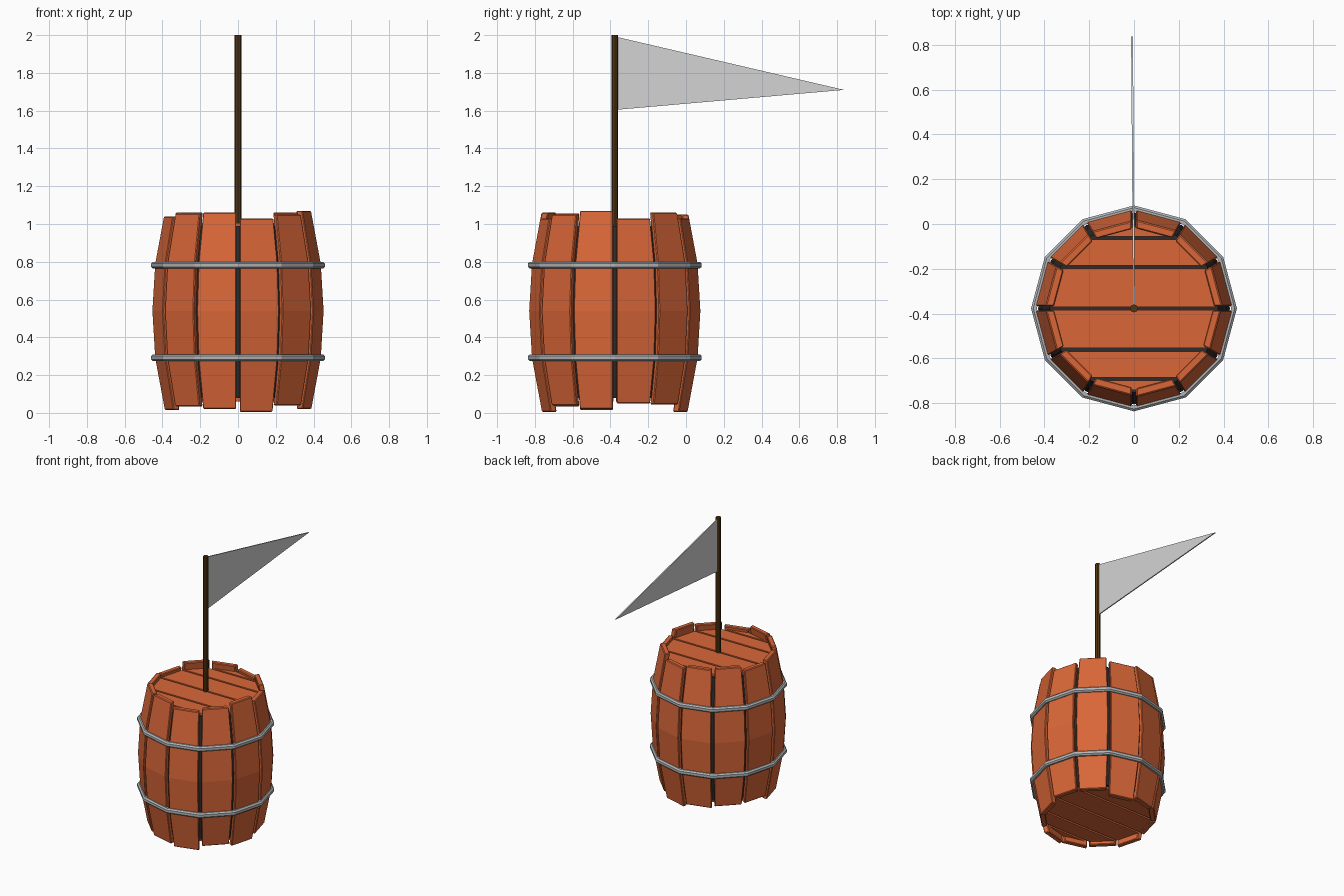
import bpy, bmesh
from math import pi, sin, cos, tan, radians
from mathutils import Vector

if "Cube" in bpy.data.objects:
    bpy.data.objects.remove(bpy.data.objects["Cube"])

CENTRE = Vector((0, -0.377, 0))
SIDES = 12
HALF = pi / SIDES


def material(name, rgb):
    m = bpy.data.materials.new(name)
    m.use_nodes = True
    m.diffuse_color = (*rgb, 1)
    m.node_tree.nodes["Principled BSDF"].inputs["Base Color"].default_value = (*rgb, 1)
    return m


WOOD = material("orange wood", (0.70, 0.135, 0.04))
DARK = material("dark gap", (0.025, 0.025, 0.025))
METAL = material("grey metal", (0.45, 0.47, 0.48))
POLE = material("dark brown wood", (0.085, 0.036, 0.006))
CLOTH = material("pale cloth", (0.66, 0.66, 0.66))


def finish(name, bm, mat, bevel=0):
    bmesh.ops.recalc_face_normals(bm, faces=bm.faces)
    mesh = bpy.data.meshes.new(name)
    bm.to_mesh(mesh)
    bm.free()
    mesh.materials.append(mat)
    ob = bpy.data.objects.new(name, mesh)
    ob.location = CENTRE
    bpy.context.collection.objects.link(ob)
    if bevel:
        mod = ob.modifiers.new("chamfer", "BEVEL")
        mod.width, mod.segments = bevel, 1
        mod.limit_method, mod.angle_limit = "ANGLE", radians(40)
    return ob


def loft(rings, loop=False):
    """Skin a list of point rings; cap the ends unless the loop closes."""
    bm = bmesh.new()
    rows = [[bm.verts.new(p) for p in ring] for ring in rings]
    n = len(rows[0])
    pairs = list(zip(rows, rows[1:])) + ([(rows[-1], rows[0])] if loop else [])
    for a, b in pairs:
        for i in range(n):
            bm.faces.new((a[i], a[(i + 1) % n], b[(i + 1) % n], b[i]))
    if not loop:
        bm.faces.new(rows[0])
        bm.faces.new(rows[-1])
    return bm


def circle(r, z, n=SIDES):
    return [(r * cos(2 * pi * i / n), r * sin(2 * pi * i / n), z) for i in range(n)]


# Bulging barrel outline: corner radius at a height
OUTLINE = [(0.0, 0.388), (0.29, 0.442), (0.54, 0.457), (0.79, 0.442), (1.08, 0.388)]


def radius(z):
    for (z0, r0), (z1, r1) in zip(OUTLINE, OUTLINE[1:]):
        if z <= z1:
            return r0 + (r1 - r0) * (z - z0) / (z1 - z0)
    return OUTLINE[-1][1]


# Staves with uneven ends
ENDS = [(0.05, 1.03), (0.045, 1.06), (0.005, 1.03), (0.03, 1.05), (0.045, 1.06), (0.05, 1.03),
        (0.015, 1.04), (0.035, 1.055), (0.02, 1.06), (0.005, 1.03), (0.04, 1.05), (0.02, 1.07)]
THICK, GAP = 0.036, 0.010
for k, (low, high) in enumerate(ENDS):
    mid = HALF * (2 * k + 1)
    out, side = Vector((cos(mid), sin(mid), 0)), Vector((-sin(mid), cos(mid), 0))
    rings = []
    for z in (low, 0.29, 0.54, 0.79, high):
        outer = radius(z) * cos(HALF)
        ring = []
        for depth, sign in ((outer, -1), (outer, 1), (outer - THICK, 1), (outer - THICK, -1)):
            half_width = depth * tan(HALF) - GAP
            ring.append(out * depth + side * sign * half_width + Vector((0, 0, z)))
        rings.append(ring)
    finish(f"stave_{k + 1}", loft(rings), WOOD, 0.005)

# Dark core that shows through the gaps
core_heights = (0.08, 0.29, 0.54, 0.79, 0.99)
finish("core", loft([circle(radius(z) - 0.028, z) for z in core_heights]), DARK)

# Lid and base planks, cut as strips from a twelve-sided disc
CUTS = [-0.38, -0.315, -0.185, 0, 0.185, 0.315, 0.38]
for label, z0, z1 in (("lid", 0.975, 1.005), ("base", 0.06, 0.09)):
    for k, (y0, y1) in enumerate(zip(CUTS, CUTS[1:])):
        bm = loft([circle(0.366, z0), circle(0.366, z1)])
        for y, sign in ((y0 + 0.007, -1), (y1 - 0.007, 1)):
            res = bmesh.ops.bisect_plane(
                bm, geom=bm.verts[:] + bm.edges[:] + bm.faces[:], plane_co=(0, y, 0),
                plane_no=(0, sign, 0), clear_outer=True)
            edges = [e for e in res["geom_cut"] if isinstance(e, bmesh.types.BMEdge)]
            if edges:
                bmesh.ops.contextual_create(bm, geom=edges)
        finish(f"{label}_plank_{k + 1}", bm, WOOD)

# Metal hoops with chamfered edges
SECTION = [(0.434, -0.018), (0.450, -0.018), (0.460, -0.009),
           (0.460, 0.009), (0.450, 0.018), (0.434, 0.018)]
for name, z in (("lower_hoop", 0.292), ("upper_hoop", 0.782)):
    finish(name, loft([circle(r, z + dz) for r, dz in SECTION], loop=True), METAL)

# Flag pole
finish("flag_pole", loft([circle(0.018, z, 8) for z in (0.97, 2.0)]), POLE)

# Thin pennant, turned very slightly to one side
flag = [[(x, 0.012, 1.99), (x, 0.012, 1.605), (x - 0.009, 1.214, 1.71)] for x in (-0.004, 0.004)]
finish("pennant", loft(flag), CLOTH)
